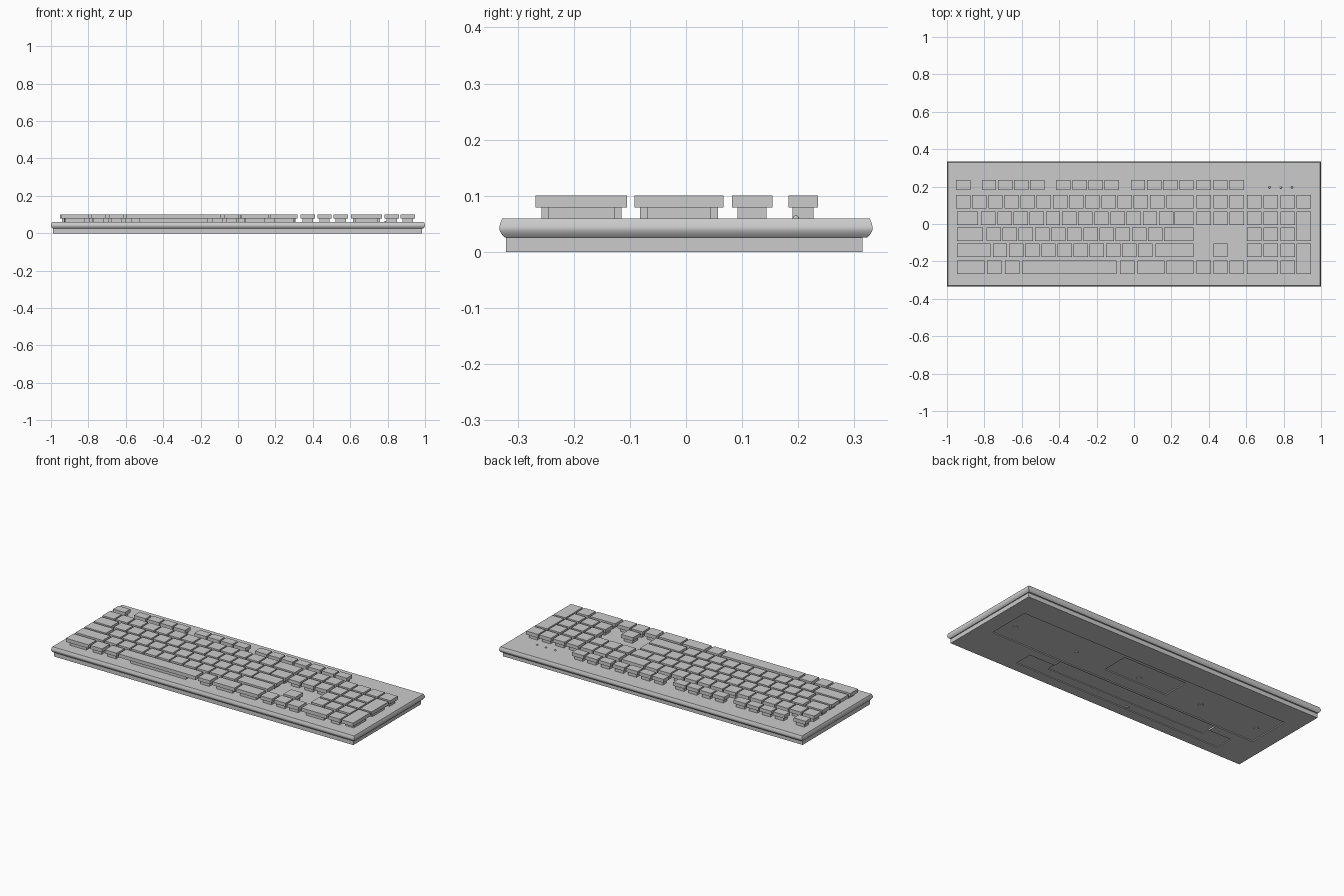
import bpy, bmesh
from mathutils import Matrix

if "Cube" in bpy.data.objects:
    bpy.data.objects.remove(bpy.data.objects["Cube"])


def add_box(bm, x0, x1, y0, y1, z0, z1, scale=1.0):
    cx, cy, cz = (x0 + x1) / 2, (y0 + y1) / 2, (z0 + z1) / 2
    m = Matrix.Translation((cx, cy, cz)) @ Matrix.Diagonal(
        ((x1 - x0) * scale, (y1 - y0) * scale, z1 - z0, 1))
    bmesh.ops.create_cube(bm, size=1, matrix=m)


def finish(bm, name):
    bmesh.ops.recalc_face_normals(bm, faces=bm.faces)
    me = bpy.data.meshes.new(name)
    bm.to_mesh(me)
    bm.free()
    ob = bpy.data.objects.new(name, me)
    bpy.context.collection.objects.link(ob)
    return ob


def activate(ob):
    bpy.ops.object.select_all(action='DESELECT')
    ob.select_set(True)
    bpy.context.view_layer.objects.active = ob


# Upper shell: stacked rectangles with a softly bulging edge
bm = bmesh.new()
rings = []
for z, inset in [(.025, .010), (.030, .0055), (.035, .002), (.039, .0004), (.042, 0),
                 (.045, .0004), (.049, .0015), (.054, .003), (.0595, .0055)]:
    hx, hy = 1.0 - inset, .333 - inset
    rings.append([bm.verts.new((sx * hx, sy * hy, z))
                  for sx, sy in ((-1, -1), (1, -1), (1, 1), (-1, 1))])
for a, b in zip(rings, rings[1:]):
    for i in range(4):
        j = (i + 1) % 4
        bm.faces.new((a[i], a[j], b[j], b[i]))
bm.faces.new(rings[0][::-1])
bm.faces.new(rings[-1])
shell = finish(bm, "upper_shell")
activate(shell)
bpy.ops.object.shade_smooth_by_angle(angle=.5)

# Base tray with shallow recesses on the underside
bm = bmesh.new()
add_box(bm, -.99, .985, -.321, .315, 0, .0255)
base = finish(bm, "base_tray")
recesses = [(-.89, .89, -.095, .167, .006), (-.234, .183, -.02, .142, .012),
            (-.79, .587, -.26, -.15, .005), (-.64, .417, -.205, -.1, .009)]
for x0, x1, y0, y1, depth in recesses:
    bm = bmesh.new()
    add_box(bm, x0, x1, y0, y1, -.05, depth)
    cutter = finish(bm, "recess_cutter")
    cutter.hide_render = True
    mod = base.modifiers.new("recess", 'BOOLEAN')
    mod.operation, mod.solver, mod.object = 'DIFFERENCE', 'EXACT', cutter
    activate(base)
    bpy.ops.object.modifier_apply(modifier=mod.name)
    bpy.data.objects.remove(cutter)

# Screws in the underside
bm = bmesh.new()
for x, y, z in [(.83, .02, .006), (.41, .02, .006), (-.02, .02, .012),
                (-.44, .02, .006), (-.82, .02, .006), (-.16, -.25, .005)]:
    bmesh.ops.create_cone(bm, cap_ends=True, segments=16, radius1=.013, radius2=.015,
                          depth=.005, matrix=Matrix.Translation((x, y, z - .001)))
finish(bm, "screws")

# Key layout: (row y0, y1) and key spans in x
ROWS = [(.183, .235), (.082, .154), (-.006, .067), (-.092, -.019), (-.177, -.105), (-.268, -.196)]
PITCH, W = .0864, .077
NAV, PAD = [.335, .424, .511], [.605, .693, .783]
keys = []


def key(row, x0, x1=None, row_top=None):
    y1 = ROWS[row if row_top is None else row_top][1]
    keys.append((x0, x0 + W if x1 is None else x1, ROWS[row][0], y1))


# Function row
key(0, -.952)
for start in (-.814, -.416, -.017):
    for i in range(4):
        key(0, start + i * PITCH)
# Main block: wide left key, run of standard keys, wide right key
for row, left, start, count, right in [
        (1, None, -.952, 13, .173), (2, -.834, -.817, 12, .217),
        (3, -.806, -.789, 11, .16), (4, -.768, -.755, 10, .116)]:
    if left is not None:
        key(row, -.947, left)
    for i in range(count):
        key(row, start + i * PITCH)
    key(row, right, .318)
# Bottom row with space bar
for x0, x1 in [(-.947, -.798), (-.786, -.709), (-.69, -.612), (-.6, -.093),
               (-.076, .002), (.02, .164), (.175, .318)]:
    key(5, x0, x1)
# Navigation block and arrows
for row in (0, 1, 2, 5):
    for x in NAV:
        key(row, x)
key(4, NAV[1])
# Number pad
for row in (1, 2, 3, 4):
    for x in PAD:
        key(row, x)
key(1, .869)
key(3, .869, row_top=2)
key(5, .869, row_top=4)
key(5, PAD[0], PAD[1] + W)
key(5, PAD[2])

# Caps and narrower stems
caps, stems = bmesh.new(), bmesh.new()
for x0, x1, y0, y1 in keys:
    add_box(caps, x0, x1, y0, y1, .079, .1)
    add_box(stems, x0, x1, y0, y1, .058, .08, .72)
finish(caps, "key_caps")
finish(stems, "key_stems")

# Indicator lights
bm = bmesh.new()
for x in (.725, .785, .845):
    bmesh.ops.create_uvsphere(bm, u_segments=12, v_segments=6, radius=.006,
                              matrix=Matrix.Translation((x, .196, .059)))
lights = finish(bm, "indicator_lights")
activate(lights)
bpy.ops.object.shade_smooth_by_angle(angle=.7)
